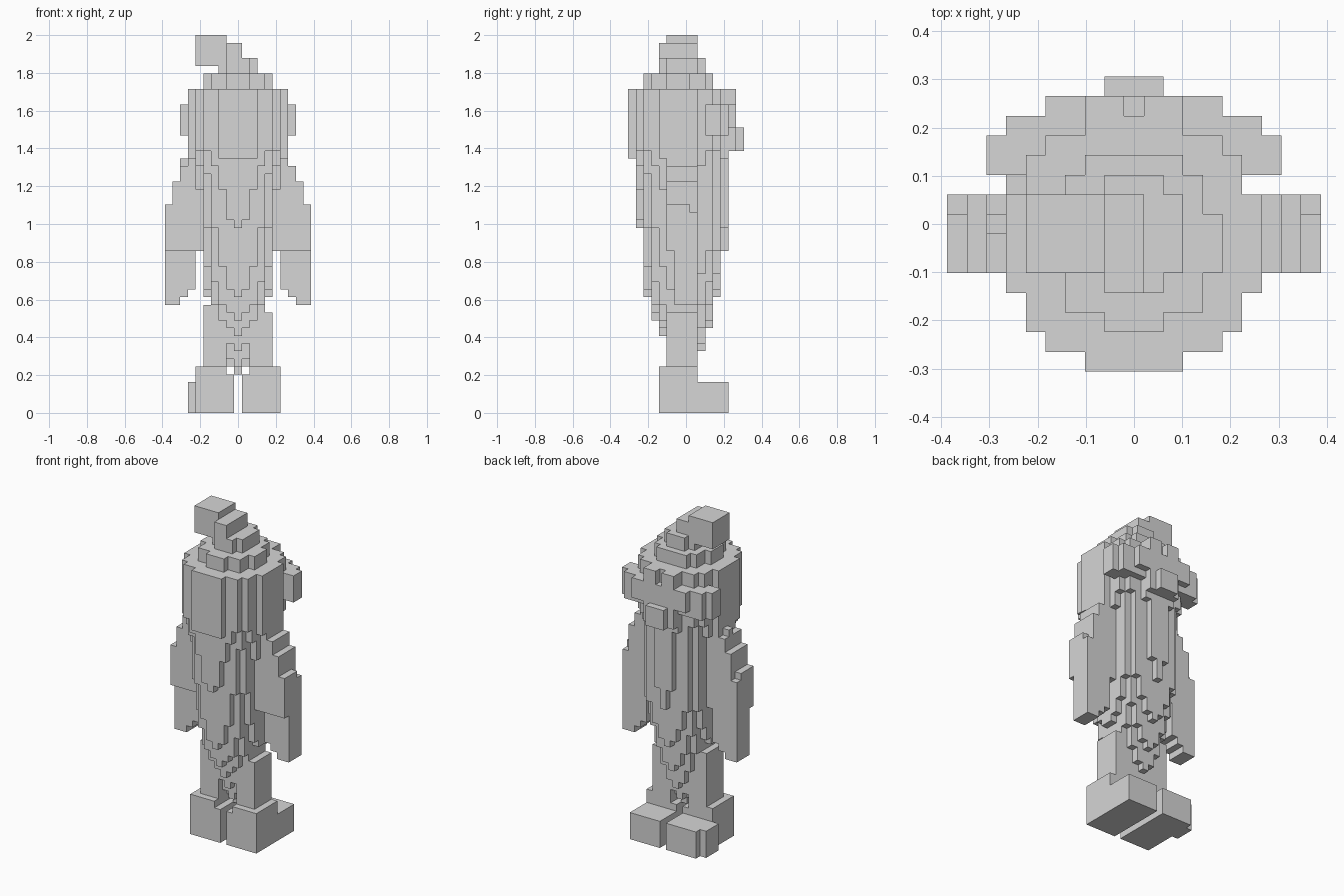
import bpy, bmesh
from mathutils import Vector
from math import sqrt, radians

cube = bpy.data.objects.get("Cube")
if cube:
    bpy.data.objects.remove(cube, do_unlink=True)

LAYERS = 49
S = 2 / LAYERS          # edge of one block
taken = set()           # cells already filled by another part

grey = bpy.data.materials.new("plain grey")
grey.use_nodes = True
GREY = (0.67, 0.67, 0.67, 1)
grey.diffuse_color = GREY
grey.node_tree.nodes["Principled BSDF"].inputs["Base Color"].default_value = GREY


def block(i0, i1, j0, j1, k0, k1):
    """Cells of a solid box, both ends included."""
    return {(i, j, k) for i in range(i0, i1 + 1)
            for j in range(j0, j1 + 1) for k in range(k0, k1 + 1)}


def disc(radius, cy, k):
    """Cells of a round layer, centred on x = 0 and y = cy."""
    cells = set()
    for j in range(-8, 8):
        d = radius ** 2 - (j - cy) ** 2
        if d >= 0:
            half = int(sqrt(d))
            cells |= block(-half, half, j, j, k, k)
    return cells


def taper(profile, cy, k0, k1):
    """Stack of round layers whose radius follows (height, radius) points."""
    cells = set()
    for k in range(k0, k1 + 1):
        z = (k + 0.5) * S
        for (z0, r0), (z1, r1) in zip(profile, profile[1:]):
            if z0 <= z <= z1:
                cells |= disc(r0 + (r1 - r0) * (z - z0) / (z1 - z0), cy, k)
    return cells


def mirror(cells):
    return {(-i, j, k) for i, j, k in cells}


def build(name, cells):
    """Make one object from the outer skin of a set of cells."""
    cells = set(cells) - taken
    taken.update(cells)
    bm = bmesh.new()
    verts = {}

    def vert(p):
        key = tuple(round(c * 2) for c in p)
        if key not in verts:
            verts[key] = bm.verts.new((p.x * S, p.y * S, (p.z + 0.5) * S))
        return verts[key]

    for cell in cells:
        for axis in range(3):
            for sign in (-1, 1):
                n = Vector((0, 0, 0))
                n[axis] = sign
                c = Vector(cell)
                if tuple(int(v) for v in c + n) in cells:
                    continue
                u = Vector((0, 0, 0))
                u[(axis + 1) % 3] = 0.5
                w = n.cross(u)
                mid = c + n * 0.5
                bm.faces.new([vert(mid + a * u + b * w)
                              for a, b in ((-1, -1), (1, -1), (1, 1), (-1, 1))])
    bmesh.ops.dissolve_limit(bm, angle_limit=radians(1),
                             verts=bm.verts[:], edges=bm.edges[:])
    mesh = bpy.data.meshes.new(name)
    bm.to_mesh(mesh)
    bm.free()
    mesh.materials.append(grey)
    obj = bpy.data.objects.new(name, mesh)
    bpy.context.collection.objects.link(obj)


# shaggy body: hair behind and beard before, both tapering to a point
HAIR = [(0.33, 1), (0.41, 2), (0.5, 3), (0.62, 4), (0.97, 5),
        (1.2, 5.45), (1.33, 5.95), (1.37, 6.4), (1.72, 6.45)]
BEARD = [(0.2, 0), (0.33, 2), (0.45, 3), (0.62, 4), (0.86, 5), (1.5, 5.5)]
build("shaggy_body", taper(HAIR, -1, 8, 41) | taper(BEARD, 0, 5, 35))

# brow band with side tufts, raised brows, mouth and nose
build("brow_band", block(-7, 7, 3, 4, 36, 39) | block(-6, 6, 5, 5, 36, 39)
      | block(-4, 4, 6, 6, 37, 39))
brow = block(1, 2, 6, 6, 40, 41)
build("brows", brow | mirror(brow))
build("mouth", block(-2, 2, 6, 6, 34, 36))
build("nose", block(-1, 1, 7, 7, 34, 36))

# stepped cap with a bent tip and a bobble
build("cap", disc(4.25, -1, 42) | disc(4.25, -1, 43) | block(-2, 2, 3, 3, 42, 43))
build("cap_crown", disc(2.7, -0.5, 44) | disc(2.7, -0.5, 45))
build("cap_tip", block(-1, 0, -3, 1, 46, 47))
build("cap_bobble", block(-5, -2, -2, 1, 45, 48))

# arm columns: distance from the middle, lowest cell, highest cell
ARM = [(5, 21, 33), (6, 16, 32), (7, 15, 31), (8, 14, 29), (9, 14, 26)]
HAND_TOP = 20
arm = set()
for i, low, high in ARM:
    arm |= block(i, i, -2, 1, low, high)
arm -= {(9, 1, 26)}
hand = {(i, j, k) for i, j, k in arm if k <= HAND_TOP and j > -2}
sleeve = {c for c in arm if c[2] > HAND_TOP}

# legs and boots with a raised heel
leg = block(2, 4, -2, 1, 6, 12)
boot = block(1, 5, -3, 5, 0, 3) | block(1, 5, -3, 1, 4, 4) | block(2, 5, -3, 1, 5, 5)

for side, flip in (("left", lambda c: c), ("right", mirror)):
    build(side + "_sleeve", flip(sleeve))
    build(side + "_hand", flip(hand))
    build(side + "_leg", flip(leg))
    build(side + "_boot", flip(boot))
build("right_sleeve_tuft", block(-7, -7, 0, 0, 32, 32))
build("right_leg_top", block(-4, -3, -2, 1, 13, 13))
build("right_boot_edge", block(-6, -6, 2, 4, 0, 3))
